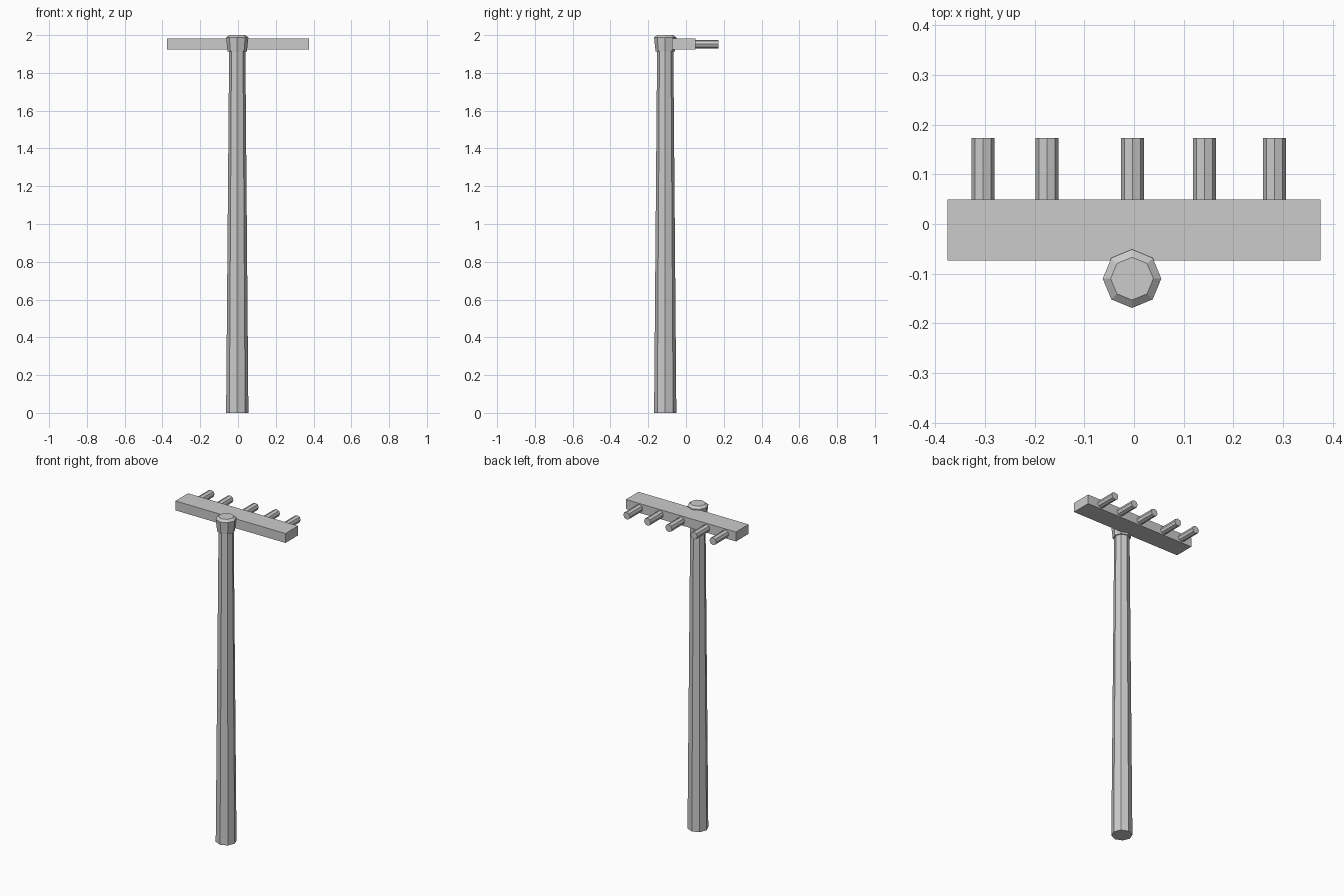
import bpy
import math
from mathutils import Matrix

cube = bpy.data.objects.get("Cube")
if cube:
    bpy.data.objects.remove(cube, do_unlink=True)

GREY = (0.6, 0.6, 0.6, 1.0)
grey = bpy.data.materials.new("plain grey")
grey.use_nodes = True
grey.diffuse_color = GREY
grey.node_tree.nodes["Principled BSDF"].inputs["Base Color"].default_value = GREY


def turned(name, profile, location, along_y=False, sides=8):
    """Closed octagonal solid from (radius, height) rings, upright or along +y."""
    verts = [(r * math.cos(math.tau * i / sides), r * math.sin(math.tau * i / sides), h)
             for r, h in profile for i in range(sides)]
    faces = [tuple(range(sides))[::-1]]
    for k in range(len(profile) - 1):
        a, b = k * sides, (k + 1) * sides
        for i in range(sides):
            j = (i + 1) % sides
            faces.append((a + i, a + j, b + j, b + i))
    faces.append(tuple(range(len(verts) - sides, len(verts))))
    mesh = bpy.data.meshes.new(name)
    mesh.from_pydata(verts, [], faces)
    if along_y:
        mesh.transform(Matrix.Rotation(-math.pi / 2, 4, 'X'))
    mesh.materials.append(grey)
    obj = bpy.data.objects.new(name, mesh)
    obj.location = location
    bpy.context.collection.objects.link(obj)
    return obj


# Tapered handle and the collar that caps it
POLE = (-0.004, -0.11, 0)
turned("handle", [(0.059, 0), (0.043, 1.93)], POLE)
turned("collar", [(0.051, 1.912), (0.059, 1.987), (0.043, 2.0)], POLE)

# Head bar
bpy.ops.mesh.primitive_cube_add(size=1, location=(0, -0.012, 1.952))
bar = bpy.context.object
bar.name = "head_bar"
bar.scale = (0.75, 0.123, 0.058)
bpy.ops.object.transform_apply(location=False, rotation=False, scale=True)
bar.data.materials.append(grey)

# Unevenly spaced teeth on the back of the bar
for n, x in enumerate((-0.304, -0.175, -0.003, 0.142, 0.283), 1):
    turned(f"tooth_{n}", [(0.023, 0), (0.023, 0.133)], (x, 0.04, 1.952), along_y=True)
